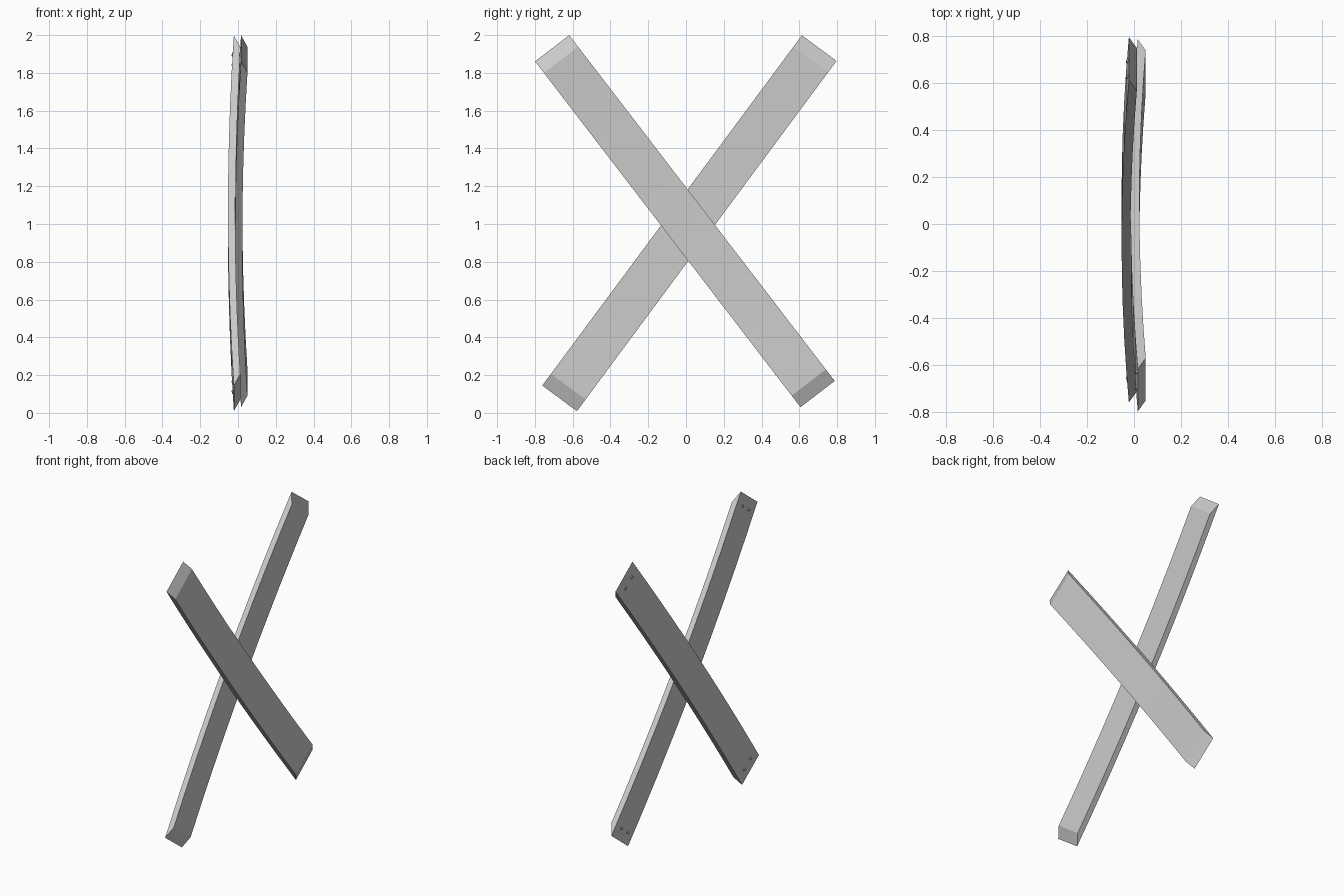
import bpy, bmesh
from math import radians, atan2, pi
from mathutils import Matrix, Vector

if "Cube" in bpy.data.objects:
    bpy.data.objects.remove(bpy.data.objects["Cube"])

HALF, WIDTH, THICK = 1.154, 0.228, 0.038   # half length, width, thickness
BOW, CHAMFER, SEGS = 0.031, 0.077, 10      # bend depth, end bevel, segments


def bow(s):
    return BOW * (s / HALF) ** 2


def place(name, bm, x, y, z, angle, smooth=False):
    me = bpy.data.meshes.new(name)
    bmesh.ops.recalc_face_normals(bm, faces=bm.faces)
    bm.to_mesh(me)
    bm.free()
    ob = bpy.data.objects.new(name, me)
    ob.location = (x, y, z)
    ob.rotation_euler = (angle, 0, 0)
    bpy.context.collection.objects.link(ob)
    return ob


def plank(name, *pose):
    # bowed board whose front face is shorter, giving bevelled ends
    bm = bmesh.new()
    rings = []
    for i in range(SEGS + 1):
        t = 2 * i / SEGS - 1
        back, front = t * HALF, t * (HALF - CHAMFER)
        rings.append([bm.verts.new(c) for c in (
            (bow(back), -WIDTH / 2, back), (bow(back), WIDTH / 2, back),
            (bow(front) + THICK, WIDTH / 2, front),
            (bow(front) + THICK, -WIDTH / 2, front))])
    for a, b in zip(rings, rings[1:]):
        for k in range(4):
            n = (k + 1) % 4
            bm.faces.new((a[k], a[n], b[n], b[k]))
    bm.faces.new(rings[0])
    bm.faces.new(rings[-1])
    place(name, bm, *pose)


def nails(name, *pose):
    # two small nail heads on the back face at each end
    bm = bmesh.new()
    s = HALF - 0.073
    slope = 2 * BOW * s / HALF ** 2
    for end in (-1, 1):
        for side in (-1, 1):
            axis = Vector((-1, 0, end * slope))
            rot = axis.to_track_quat('Z', 'Y').to_matrix().to_4x4()
            loc = Matrix.Translation((bow(s) - 0.001, side * 0.042, end * s))
            bmesh.ops.create_cone(bm, cap_ends=True, segments=10, radius1=0.012,
                                  radius2=0.009, depth=0.012, matrix=loc @ rot)
    place(name, bm, *pose)


# rear board rises toward +y, front board rises toward -y
poses = {"rear": (-0.053, 0.018, 1.004, -atan2(1.375, 1.855)),
         "front": (-0.015, -0.006, 1.015, atan2(1.405, 1.83))}
for label, pose in poses.items():
    plank(label + "_plank", *pose)
    nails(label + "_nail_heads", *pose)
